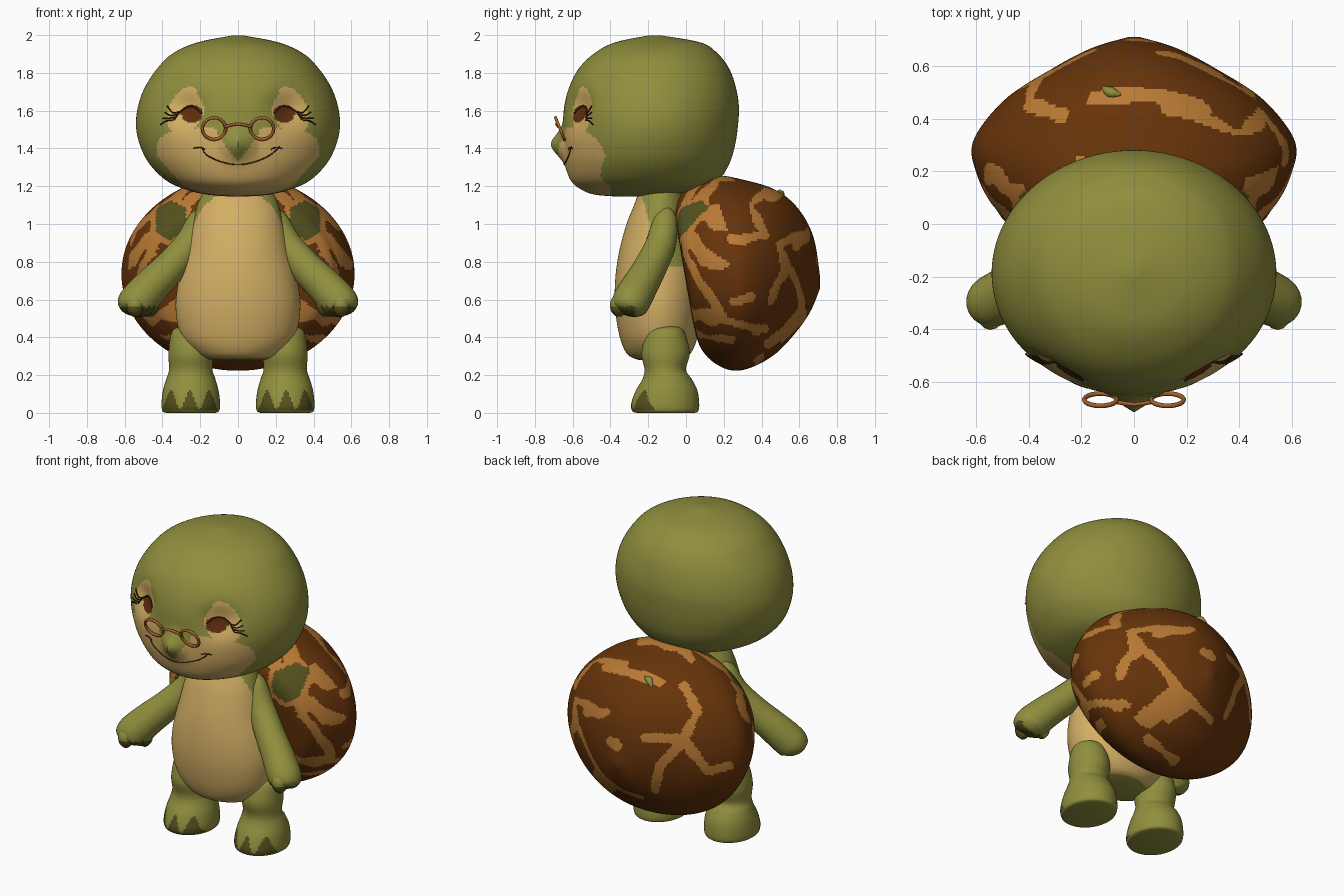
import bpy, bmesh, math
from mathutils import Vector, noise
from mathutils.bvhtree import BVHTree

if "Cube" in bpy.data.objects:
    bpy.data.objects.remove(bpy.data.objects["Cube"])


def material(name, rgb):
    m = bpy.data.materials.new(name)
    m.use_nodes = True
    m.diffuse_color = (*rgb, 1)
    m.node_tree.nodes["Principled BSDF"].inputs["Base Color"].default_value = (*rgb, 1)
    return m


GREEN = material("olive_green", (.28, .275, .048))
DARK = material("dark_olive", (.09, .083, .013))
CREAM = material("cream", (.66, .43, .13))
BROWN = material("shell_brown", (.135, .034, .003))
ORANGE = material("shell_orange", (.49, .195, .035))
IRIS = material("eye_brown", (.12, .028, .005))
LINE = material("lash_brown", (.04, .018, .005))
FRAME = material("copper_frame", (.37, .12, .025))


def skin(name, rings, mats, rule=None):
    """Join rings of points into a closed, smooth skin coloured by a rule."""
    bm = bmesh.new()
    loops = [[bm.verts.new(p) for p in ring] for ring in rings]
    for a, b in zip(loops, loops[1:]):
        for i in range(len(a)):
            j = (i + 1) % len(a)
            bm.faces.new((a[i], a[j], b[j], b[i]))
    bm.faces.new(loops[0])
    bm.faces.new(loops[-1])
    bmesh.ops.recalc_face_normals(bm, faces=bm.faces)
    if rule:
        for f in bm.faces:
            f.material_index = rule(f.calc_center_median(), f.normal)
    me = bpy.data.meshes.new(name)
    bm.to_mesh(me)
    bm.free()
    for m in mats:
        me.materials.append(m)
    ob = bpy.data.objects.new(name, me)
    bpy.context.collection.objects.link(ob)
    bpy.ops.object.select_all(action="DESELECT")
    ob.select_set(True)
    bpy.context.view_layer.objects.active = ob
    bpy.ops.object.shade_smooth_by_angle(angle=math.radians(50))
    return ob


def spline(keys, sub):
    """Smoothly interpolate a list of number tuples."""
    out = []
    for i in range(len(keys) - 1):
        a, b, c, d = (keys[max(0, min(len(keys) - 1, i + k))] for k in (-1, 0, 1, 2))
        for s in range(sub):
            t = s / sub
            out.append([q + .5 * t * (r - p + t * (2 * p - 5 * q + 4 * r - w + t * (3 * (q - r) + w - p)))
                        for p, q, r, w in zip(a, b, c, d)])
    return out + [list(keys[-1])]


def ovals(keys, segs, sub, xc=0):
    """Oval rings from half width and two opposite (y, z) points."""
    rings = []
    for hw, ya, za, yb, zb in spline(keys, sub):
        ring = []
        for i in range(segs):
            a = math.tau * i / segs
            t = (1 - math.cos(a)) / 2
            ring.append(Vector((xc + hw * math.sin(a), ya + (yb - ya) * t, za + (zb - za) * t)))
        rings.append(ring)
    return rings


def level(rows):
    return [(hw, yf, z, yb, z) for z, hw, yf, yb in rows]


def tube(name, path, mats, rule=None, segs=8, sub=3):
    """Round limb through (x, y, z, radius) points."""
    pts = spline(path, sub)
    rings = []
    for i, p in enumerate(pts):
        tangent = Vector(pts[min(i + 1, len(pts) - 1)][:3]) - Vector(pts[max(i - 1, 0)][:3])
        q = tangent.to_track_quat("Z", "Y")
        rings.append([Vector(p[:3]) + q @ Vector((math.cos(a), math.sin(a), 0)) * p[3]
                      for a in (math.tau * k / segs for k in range(segs))])
    return skin(name, rings, mats, rule)


# Head: sculpted egg with eye sockets and a small beak
def face_colour(p, n):
    x, z = abs(p.x), p.z
    if p.y > -.4:
        return 0
    if z < 1.625 and ((x - .245) / .055) ** 2 + ((z - 1.585) / .05) ** 2 < 1:
        return 2
    beak = .09 * (z - 1.325) / .12 if z < 1.445 else .09 + (z - 1.445) * .5
    if x < beak:
        return 0
    if ((x - .275 - (1.6 - z) * .25) / .095) ** 2 + ((z - 1.6) / .13) ** 2 < 1:
        return 1
    if z > 1.36:
        return int((x / .43) ** 4 + ((z - 1.36) / .15) ** 4 < 1)
    return int(x < .43 - (1.36 - z) * .9)


head_rings = ovals(level([
    (1.145, .04, -.36, -.2), (1.155, .16, -.48, -.08), (1.18, .27, -.55, .08), (1.23, .38, -.61, .17),
    (1.32, .47, -.64, .23), (1.42, .52, -.65, .26), (1.52, .54, -.65, .275), (1.62, .53, -.645, .28),
    (1.72, .495, -.62, .265), (1.82, .43, -.57, .23), (1.9, .35, -.49, .17), (1.96, .22, -.38, .08),
    (1.998, .03, -.2, -.13)]), 240, 12)
for ring in head_rings:
    for v in ring:
        if v.y < -.2:
            socket = ((abs(v.x) - .27) / .1) ** 2 + ((v.z - 1.61) / .09) ** 2
            v.y += .05 * math.exp(-socket)
            tip = max(0, 1 - abs(v.x) / .11) * math.exp(-((v.z - 1.42) / .07) ** 2)
            v.y -= .065 * tip
head = skin("head", head_rings, [GREEN, CREAM, IRIS], face_colour)

# Drawn lines that follow the face: smile, lids and lashes
tree = BVHTree.FromPolygons([v.co for v in head.data.vertices], [p.vertices for p in head.data.polygons])


def face_line(name, pts, r, lift=0):
    path = []
    for x, z in spline(pts, 6):
        hit = tree.ray_cast(Vector((x, -3, z)), Vector((0, 1, 0)))[0]
        path.append((x, (hit.y if hit else -.5) - lift, z, r))
    tube(name, path, [LINE], segs=5, sub=1)


face_line("smile", [(-.19, 1.4), (-.165, 1.365), (-.09, 1.33), (0, 1.315), (.09, 1.33), (.17, 1.365), (.22, 1.41)], .004)
for side, s in (("left", 1), ("right", -1)):
    face_line(side + "_smile_corner", [(s * .175, 1.395), (s * .2, 1.405), (s * .235, 1.4)], .004)
    face_line(side + "_eyelid", [(s * .19, 1.585), (s * .24, 1.625), (s * .3, 1.6), (s * .34, 1.55)], .005)
    for i in range(4):
        x, z = .31 + .012 * i, 1.595 - .015 * i
        face_line(f"{side}_lash_{i}", [(s * x, z), (s * (x + .035), z - .005), (s * (x + .065), z + .03 - .018 * i)],
                  .004, .008)

# Spectacles
for side, s in (("left", 1), ("right", -1)):
    bpy.ops.mesh.primitive_torus_add(major_radius=.062, minor_radius=.009, major_segments=20, minor_segments=6,
                                     location=(s * .127, -.667, 1.505), rotation=(math.radians(112), 0, 0))
    ob = bpy.context.object
    ob.name = side + "_spectacle_ring"
    ob.data.materials.append(FRAME)
    bpy.ops.object.shade_smooth()
tube("spectacle_bridge", [(-.07, -.675, 1.515, .008), (0, -.685, 1.53, .008), (.07, -.675, 1.515, .008)], [FRAME])


# Torso: pear shape, cream belly and green shoulders
def torso_colour(p, n):
    return int(not (p.z < .295 or (p.z > .78 and p.y > -.22 + (1.1 - p.z) * .3)))


skin("torso", ovals(level([
    (.28, .14, -.25, -.05), (.31, .22, -.31, .02), (.4, .3, -.35, .06), (.55, .33, -.375, .08),
    (.7, .315, -.375, .08), (.85, .275, -.355, .06), (1, .24, -.315, .02), (1.1, .215, -.275, 0),
    (1.2, .17, -.24, -.02)]), 96, 8), [GREEN, CREAM], torso_colour)


# Arms with mitten hands, legs and feet
def tip_colour(p, n):
    return int(p.z < .565 and p.y < -.27)


def toe_colour(p, n):
    return int(p.y < -.17 and .015 < p.z < .07 + .05 * math.cos((abs(p.x) - .255) * 62))


for side, s in (("left", 1), ("right", -1)):
    tube(side + "_arm", [(s * x, y, z, r) for x, y, z, r in (
        (.18, -.11, 1.08, .03), (.2, -.11, 1.02, .065), (.26, -.135, .89, .08), (.36, -.19, .77, .088),
        (.45, -.24, .68, .095), (.515, -.28, .61, .1), (.55, -.3, .57, .095), (.565, -.31, .54, .07),
        (.57, -.315, .525, .03))], [GREEN, DARK], tip_colour, 24, 5)
    for part, x, y in (("finger", .545, -.355), ("thumb", .465, -.28)):
        tube(f"{side}_{part}", [(s * x, y, .63, .02), (s * x, y, .59, .045), (s * x, y, .54, .042),
                                (s * x, y, .51, .015)], [GREEN, DARK], tip_colour, 12, 4)
    skin(side + "_leg", ovals(level([
        (.46, .05, -.14, -.05), (.43, .1, -.2, -.01), (.32, .118, -.235, .02), (.23, .115, -.22, 0),
        (.18, .13, -.23, .03), (.12, .147, -.265, .06), (.05, .155, -.29, .07), (.01, .15, -.285, .065),
        (0, .13, -.26, .045)]), 96, 8, s * .25), [GREEN, DARK], toe_colour)

# Shell markings: strokes drawn from a side as (direction, scale, strokes)
MARKS = [
    ((1, 0, 0), (.46, .5), [
        [(.4, .88), (.2, .72), (.37, .4), (0, .35)], [(.77, .4), (.54, .3), (.6, .05), (.42, -.3)],
        [(-.55, .2), (-.3, -.2), (-.1, -.5), (.37, -.6)], [(-.2, .95), (-.46, .7), (-.55, .25)],
        [(0, -.3), (.2, -.25)], [(.4, -.75), (.7, -.55)]]),
    ((-.5, .75, .42), (.57, .56), [
        [(-.55, .62), (-.3, .55), (0, .48)], [(.25, .42), (.38, .15), (.25, -.12), (-.15, -.1)],
        [(.25, -.12), (0, -.4), (-.05, -.65)], [(.25, -.12), (.5, -.45), (.7, -.4)],
        [(-.2, .92), (.2, .85), (.3, .7)], [(-.75, .15), (-.55, .15)], [(-.5, -.15), (-.42, -.2)],
        [(.85, .5), (.8, .3), (.92, .1)], [(-.65, -.5), (-.5, -.65)]]),
    ((.5, .75, -.42), (.57, .54), [
        [(-.2, .35), (.2, -.1), (.45, -.3)], [(-.6, -.2), (-.5, -.25)], [(-.2, -.55), (.1, -.75)]]),
    ((0, -1, 0), (.61, .5), [
        [(.3, .86), (.42, .76)], [(.72, .7), (.85, .5)], [(.55, .36), (.78, .38), (.93, .1)],
        [(.5, -.3), (.75, -.5)], [(.5, -.45), (.85, -.42)], [(.45, -.65), (.7, -.7)]]),
]


def near_stroke(q, stroke, width):
    for a, b in zip(stroke, stroke[1:]):
        a, d = Vector(a), Vector(b) - Vector(a)
        t = max(0, min(1, (q - a).dot(d) / d.length_squared))
        if (q - a - d * t).length < width:
            return True
    return False


def shell_colour(p, n):
    p, n = p.copy(), n.copy()
    if p.y < .15:
        p.x, n.x = abs(p.x), abs(n.x)
        # Scute panel beside each shoulder
        panel = max(abs(p.x - .355) / .08, (abs(p.x - .355) * .5 + abs(p.z - 1.02)) / .105)
        if p.y < .12 and panel < 1.35:
            return 2 if panel < 1 else 1
    width = .05 + .04 * noise.noise(p * 9)
    for direction, (su, sv), strokes in MARKS:
        d = Vector(direction).normalized()
        right = Vector((0, 0, 1)).cross(d).normalized()
        if n.dot(d) > .15:
            off = p - Vector((0, .25, .74))
            q = Vector((off.dot(right) / su, off.dot(d.cross(right)) / sv))
            if any(near_stroke(q, s, width) for s in strokes):
                return 1
    return 0


# Shell: tilted dome running from the front rim to the blunt rear point
skin("shell", ovals([
    (.06, -.01, .8, 0, .7), (.43, -.06, 1.08, .05, .42), (.53, .02, 1.2, .11, .3), (.595, .15, 1.255, .22, .23),
    (.61, .3, 1.235, .33, .235), (.49, .475, 1.18, .47, .31), (.31, .595, 1.08, .585, .43),
    (.16, .675, .93, .66, .54), (.02, .71, .72, .71, .66)], 224, 15), [BROWN, ORANGE, DARK], shell_colour)

# Small leaf resting on the shell
tube("shell_leaf", [(-.12, .52, 1.13, .004), (-.09, .5, 1.16, .022), (-.05, .49, 1.17, .004)], [GREEN])
